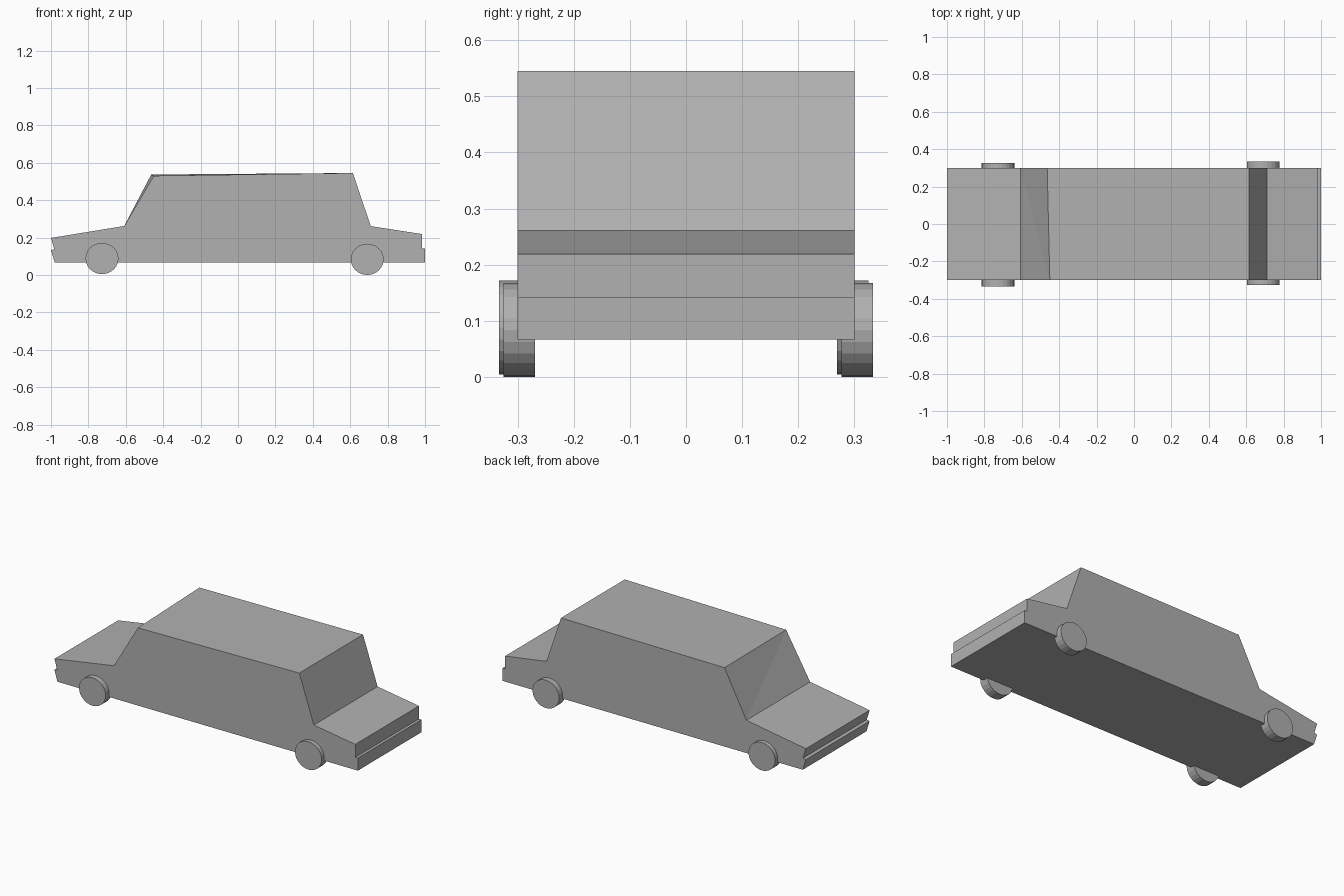
import bpy, bmesh, math

if "Cube" in bpy.data.objects:
    bpy.data.objects.remove(bpy.data.objects["Cube"])

HALF = 0.3
# Side profile (x, z), anticlockwise seen from the front
PROFILE = [(-0.98, 0.067), (1.0, 0.067), (1.0, 0.142), (0.983, 0.142),
           (0.983, 0.219), (0.71, 0.261), (0.614, 0.545), (-0.464, 0.537),
           (-0.608, 0.262), (-1.0, 0.198), (-0.982, 0.137), (-1.0, 0.133)]
ROOF_CORNER, COWL = 7, 8

# Mid grey paint shared by all parts
paint = bpy.data.materials.new("mid_grey")
paint.diffuse_color = (0.44, 0.44, 0.44, 1)
paint.use_nodes = True
paint.node_tree.nodes["Principled BSDF"].inputs["Base Color"].default_value = paint.diffuse_color


def add_object(name, bm):
    bmesh.ops.recalc_face_normals(bm, faces=bm.faces[:])
    mesh = bpy.data.meshes.new(name)
    bm.to_mesh(mesh)
    bm.free()
    mesh.materials.append(paint)
    obj = bpy.data.objects.new(name, mesh)
    bpy.context.collection.objects.link(obj)
    return obj


# Body: extruded profile, with the near windscreen corner slightly skewed
bm = bmesh.new()
front = [bm.verts.new((x, -HALF, z)) for x, z in PROFILE]
back = [bm.verts.new((x, HALF, z)) for x, z in PROFILE]
front[ROOF_CORNER].co.x, front[ROOF_CORNER].co.z = -0.45, 0.53
bm.faces.new(front)
bm.faces.new(back[::-1])
for i in range(len(PROFILE)):
    j = (i + 1) % len(PROFILE)
    if i == ROOF_CORNER:  # twisted windscreen is folded into two triangles
        bm.faces.new((front[i], back[i], back[COWL]))
        bm.faces.new((front[i], back[COWL], front[COWL]))
    else:
        bm.faces.new((front[i], back[i], back[j], front[j]))
add_object("car_body", bm)


# Wheels: slightly flattened low-poly discs
def wheel(name, x, y, z, radius=0.088, height=0.0835, width=0.056):
    bm = bmesh.new()
    bmesh.ops.create_cone(bm, cap_ends=True, segments=24, radius1=radius,
                          radius2=radius, depth=width)
    obj = add_object(name, bm)
    obj.rotation_euler.x = math.pi / 2
    obj.scale.y = height / radius
    obj.location = (x, y, z)


wheel("front_wheel_near", -0.727, -0.305, 0.088)
wheel("front_wheel_far", -0.727, 0.297, 0.088)
wheel("rear_wheel_near", 0.691, -0.297, 0.0835)
wheel("rear_wheel_far", 0.691, 0.305, 0.0835)
